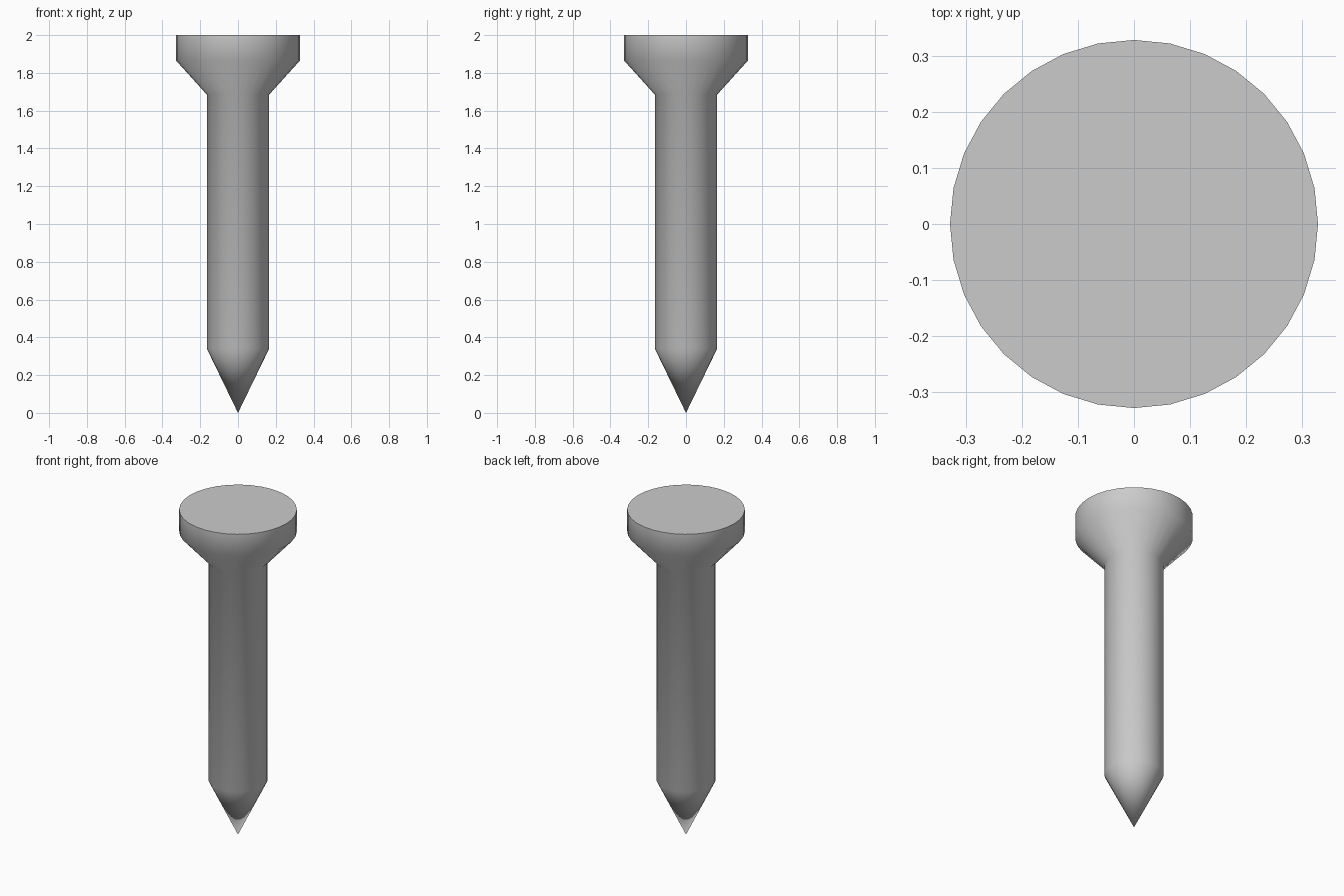
import bpy, bmesh, math

if "Cube" in bpy.data.objects:
    bpy.data.objects.remove(bpy.data.objects["Cube"])

SIDES = 32
# Half-profile from the top rim down to the end of the shank (radius, height)
PROFILE = [(0.328, 2.0), (0.328, 1.865), (0.165, 1.685), (0.165, 0.34)]

bm = bmesh.new()
rings = []
for r, z in PROFILE:
    rings.append([bm.verts.new((r * math.cos(2 * math.pi * i / SIDES),
                                r * math.sin(2 * math.pi * i / SIDES), z))
                  for i in range(SIDES)])

# Flat head
bm.faces.new(rings[0])

# Rim, flare and shank walls
for upper, lower in zip(rings, rings[1:]):
    for i in range(SIDES):
        j = (i + 1) % SIDES
        bm.faces.new((upper[i], lower[i], lower[j], upper[j]))

# Pointed end
tip = bm.verts.new((0, 0, 0))
for i in range(SIDES):
    bm.faces.new((rings[-1][i], tip, rings[-1][(i + 1) % SIDES]))

bmesh.ops.recalc_face_normals(bm, faces=bm.faces)
mesh = bpy.data.meshes.new("nail")
bm.to_mesh(mesh)
bm.free()
nail = bpy.data.objects.new("nail", mesh)
bpy.context.collection.objects.link(nail)

# Smooth sides, sharp edge around the flat head
bpy.context.view_layer.objects.active = nail
nail.select_set(True)
bpy.ops.object.shade_smooth_by_angle(angle=math.radians(60))
